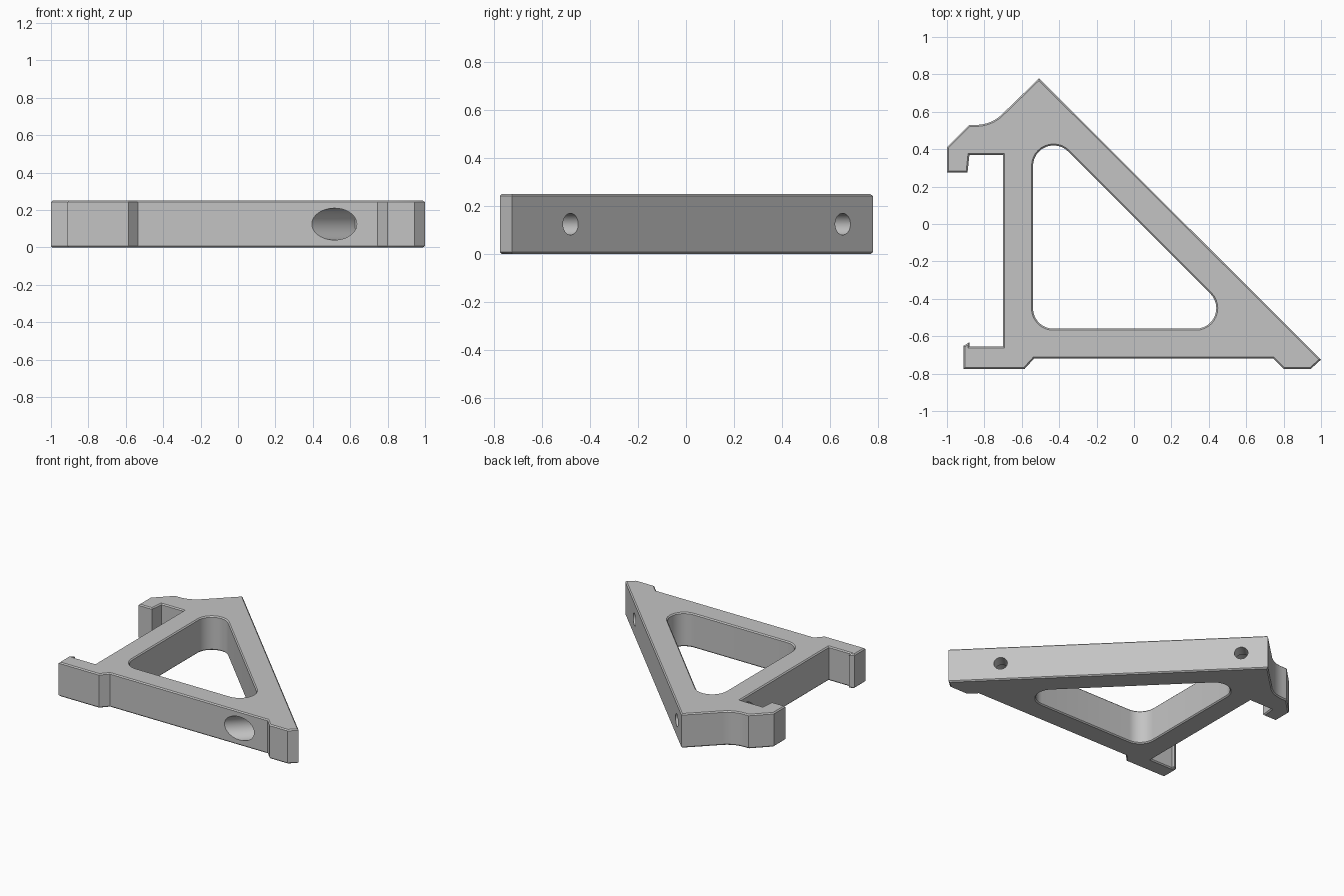
import bpy
import bmesh
import math
from mathutils import Vector

HEIGHT, CHAMFER = 0.25, 0.008

if "Cube" in bpy.data.objects:
    bpy.data.objects.remove(bpy.data.objects["Cube"])

grey = bpy.data.materials.new("plain grey")
grey.use_nodes = True
grey.diffuse_color = (0.55, 0.55, 0.55, 1)
grey.node_tree.nodes["Principled BSDF"].inputs["Base Color"].default_value = grey.diffuse_color


def arc(cx, cy, r, start, end, steps=12):
    angles = [math.radians(start + (end - start) * i / steps) for i in range(steps + 1)]
    return [(cx + r * math.cos(a), cy + r * math.sin(a)) for a in angles]


def inset(loop, d):
    """Move every side of a closed loop to its left by d, with mitred corners."""
    pts = [Vector(p) for p in loop]
    out = []
    for i, p in enumerate(pts):
        a = (p - pts[i - 1]).normalized()
        b = (pts[(i + 1) % len(pts)] - p).normalized()
        na, nb = Vector((-a.y, a.x)), Vector((-b.y, b.x))
        out.append(p + (na + nb) * d / (1 + na.dot(nb)))
    return out


def chamfered_plate(name, loops):
    """Solid plate from an outline and its windows, chamfered at both faces."""
    bm = bmesh.new()
    caps = {0: [], 3: []}
    levels = [(0, CHAMFER), (CHAMFER, 0), (HEIGHT - CHAMFER, 0), (HEIGHT, CHAMFER)]
    for loop in loops:
        rings = [[bm.verts.new((p[0], p[1], z)) for p in inset(loop, d)] for z, d in levels]
        for low, high in zip(rings, rings[1:]):
            for i in range(len(loop)):
                bm.faces.new((low[i - 1], low[i], high[i], high[i - 1]))
        for k in caps:
            caps[k] += [bm.edges.get((rings[k][i - 1], rings[k][i])) for i in range(len(loop))]
    for edges in caps.values():
        bmesh.ops.triangle_fill(bm, edges=edges, use_beauty=True)
    bmesh.ops.recalc_face_normals(bm, faces=bm.faces)
    mesh = bpy.data.meshes.new(name)
    bm.to_mesh(mesh)
    bm.free()
    mesh.materials.append(grey)
    obj = bpy.data.objects.new(name, mesh)
    bpy.context.collection.objects.link(obj)
    return obj


def drill(target, centre, radius, near, far):
    """Cut a round bore along the slanted direction, from depth near to depth far."""
    axis = Vector((1, 1, 0)).normalized()
    bpy.ops.mesh.primitive_cylinder_add(
        vertices=48, radius=radius, depth=far - near,
        location=Vector(centre) - axis * (near + far) / 2,
        rotation=axis.to_track_quat('Z', 'Y').to_euler())
    cutter = bpy.context.object
    cutter.hide_render = True
    cutter.data.materials.append(grey)
    mod = target.modifiers.new("bore", 'BOOLEAN')
    mod.operation, mod.solver, mod.object = 'DIFFERENCE', 'EXACT', cutter
    bpy.context.view_layer.objects.active = target
    bpy.ops.object.modifier_apply(modifier=mod.name)
    bpy.data.objects.remove(cutter)


# Outline, counter-clockwise: slanted side, upper hook, lower clip, foot
outline = [(1.0, -0.725), (-0.508, 0.778)]
outline += arc(-0.845, 0.73, 0.2, 315, 270)
outline += [(-0.88, 0.53), (-1.0, 0.41), (-1.0, 0.275), (-0.89, 0.275), (-0.88, 0.37),
            (-0.70, 0.37), (-0.70, -0.655), (-0.88, -0.655), (-0.88, -0.632),
            (-0.912, -0.652), (-0.912, -0.775), (-0.585, -0.775), (-0.535, -0.72),
            (0.745, -0.72), (0.80, -0.775), (0.945, -0.775)]

# Rounded triangular window, clockwise
window = arc(0.33, -0.45, 0.11, 45, -90)
window += arc(-0.43, -0.45, 0.11, 270, 180)
window += arc(-0.43, 0.31, 0.11, 180, 45)

bracket = chamfered_plate("triangular_bracket", [outline, window])

# Two screw holes through the slanted side, each with a wide counterbore
for x, y in [(0.755, -0.48), (-0.38, 0.655)]:
    drill(bracket, (x, y, HEIGHT / 2), 0.045, -0.1, 0.2)
    drill(bracket, (x, y, HEIGHT / 2), 0.085, 0.1, 0.62)

bpy.ops.object.select_all(action='DESELECT')
bracket.select_set(True)
bpy.context.view_layer.objects.active = bracket
bpy.ops.object.shade_smooth_by_angle(angle=math.radians(30))
